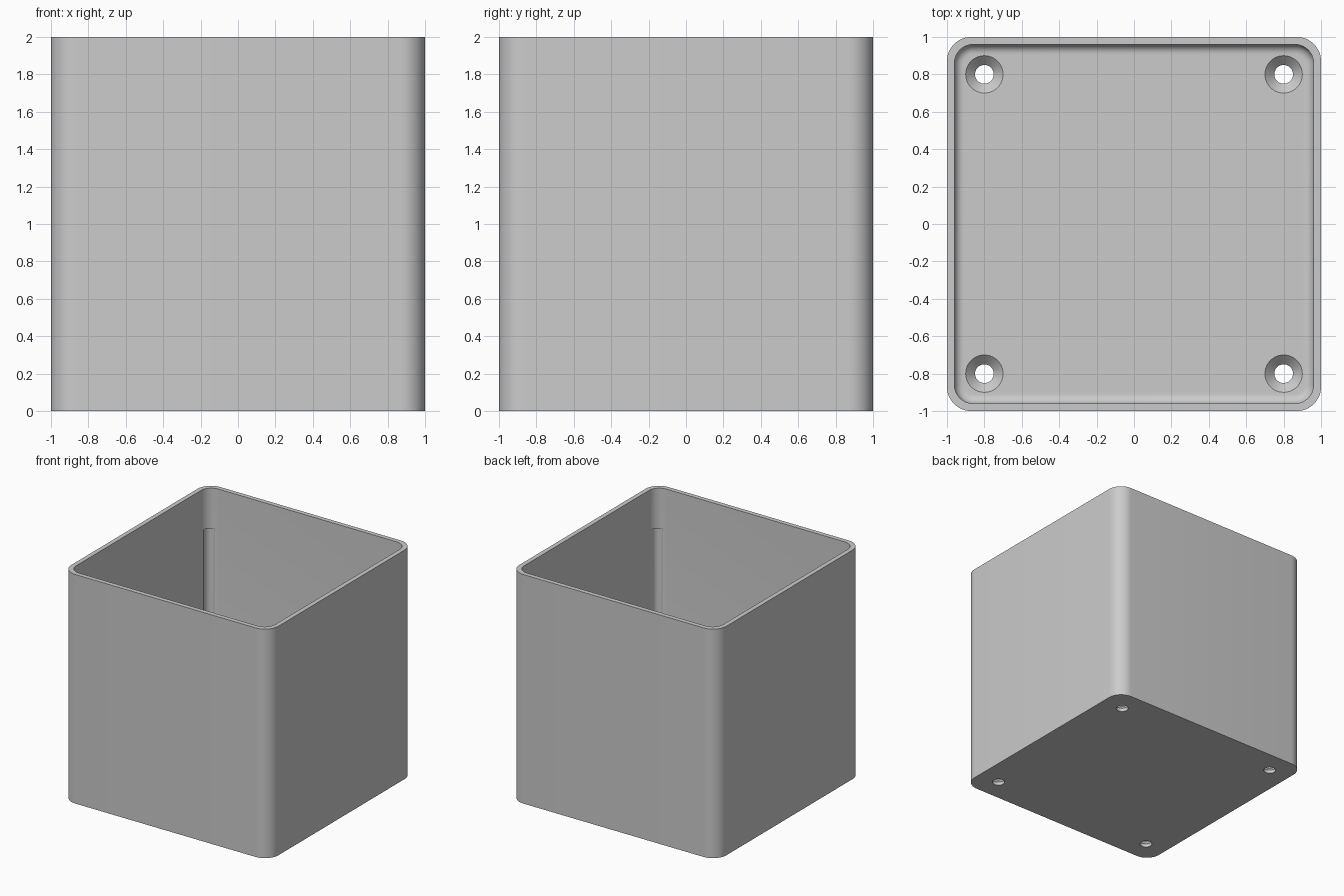
import bpy
import bmesh
from math import cos, sin, pi, radians

if "Cube" in bpy.data.objects:
    bpy.data.objects.remove(bpy.data.objects["Cube"])

FLOOR = 0.08
HOLE = 0.8
CORNERS = [(sx, sy) for sx in (-1, 1) for sy in (-1, 1)]

grey = bpy.data.materials.new("light grey")
grey.use_nodes = True
colour = (0.6, 0.6, 0.6, 1)
grey.diffuse_color = colour
grey.node_tree.nodes["Principled BSDF"].inputs["Base Color"].default_value = colour


def loft(name, rings):
    """Object made by joining closed rings of points, capped at both ends."""
    bm = bmesh.new()
    loops = [[bm.verts.new(p) for p in ring] for ring in rings]
    n = len(loops[0])
    for low, high in zip(loops, loops[1:]):
        for i in range(n):
            j = (i + 1) % n
            bm.faces.new((low[i], low[j], high[j], high[i]))
    bm.faces.new(loops[0][::-1])
    bm.faces.new(loops[-1])
    mesh = bpy.data.meshes.new(name)
    bm.to_mesh(mesh)
    bm.free()
    mesh.materials.append(grey)
    obj = bpy.data.objects.new(name, mesh)
    bpy.context.collection.objects.link(obj)
    return obj


def rounded_square(half, radius, z, steps=12):
    c = half - radius
    ring = []
    for k, (sx, sy) in enumerate([(1, 1), (-1, 1), (-1, -1), (1, -1)]):
        for i in range(steps + 1):
            a = (k + i / steps) * pi / 2
            ring.append((sx * c + radius * cos(a), sy * c + radius * sin(a), z))
    return ring


def circle(x, y, radius, z, steps=48):
    turns = [2 * pi * i / steps for i in range(steps)]
    return [(x + radius * cos(a), y + radius * sin(a), z) for a in turns]


def cut(target, cutter):
    mod = target.modifiers.new("cut", "BOOLEAN")
    mod.operation = "DIFFERENCE"
    mod.solver = "EXACT"
    mod.object = cutter
    bpy.context.view_layer.objects.active = target
    bpy.ops.object.modifier_apply(modifier=mod.name)
    bpy.data.objects.remove(cutter)


# Outer shell with rounded upright corners
box = loft("box", [rounded_square(1, 0.13, z) for z in (0, 2)])

# Cavity with a small fillet around the floor
fillet = 0.05
rings = []
for i in range(9):
    a = i / 8 * pi / 2
    inset = fillet * (1 - sin(a))
    rings.append(rounded_square(0.96 - inset, 0.1 - inset, FLOOR + fillet * (1 - cos(a))))
rings.append(rounded_square(0.96, 0.1, 2.1))
cut(box, loft("cavity", rings))

# Countersunk screw holes and shallow reliefs in the inner corners
for sx, sy in CORNERS:
    profile = [(0.05, -0.1), (0.05, FLOOR - 0.05), (0.1, FLOOR), (0.1, FLOOR + 0.03)]
    cut(box, loft("screw_hole", [circle(sx * HOLE, sy * HOLE, r, z) for r, z in profile]))
    relief = [circle(sx * 0.908, sy * 0.908, 0.05, z) for z in (FLOOR + fillet, 1.65)]
    cut(box, loft("corner_relief", relief))

# Smooth curved walls, crisp edges
bpy.ops.object.select_all(action="DESELECT")
box.select_set(True)
bpy.context.view_layer.objects.active = box
bpy.ops.object.shade_smooth_by_angle(angle=radians(30))
